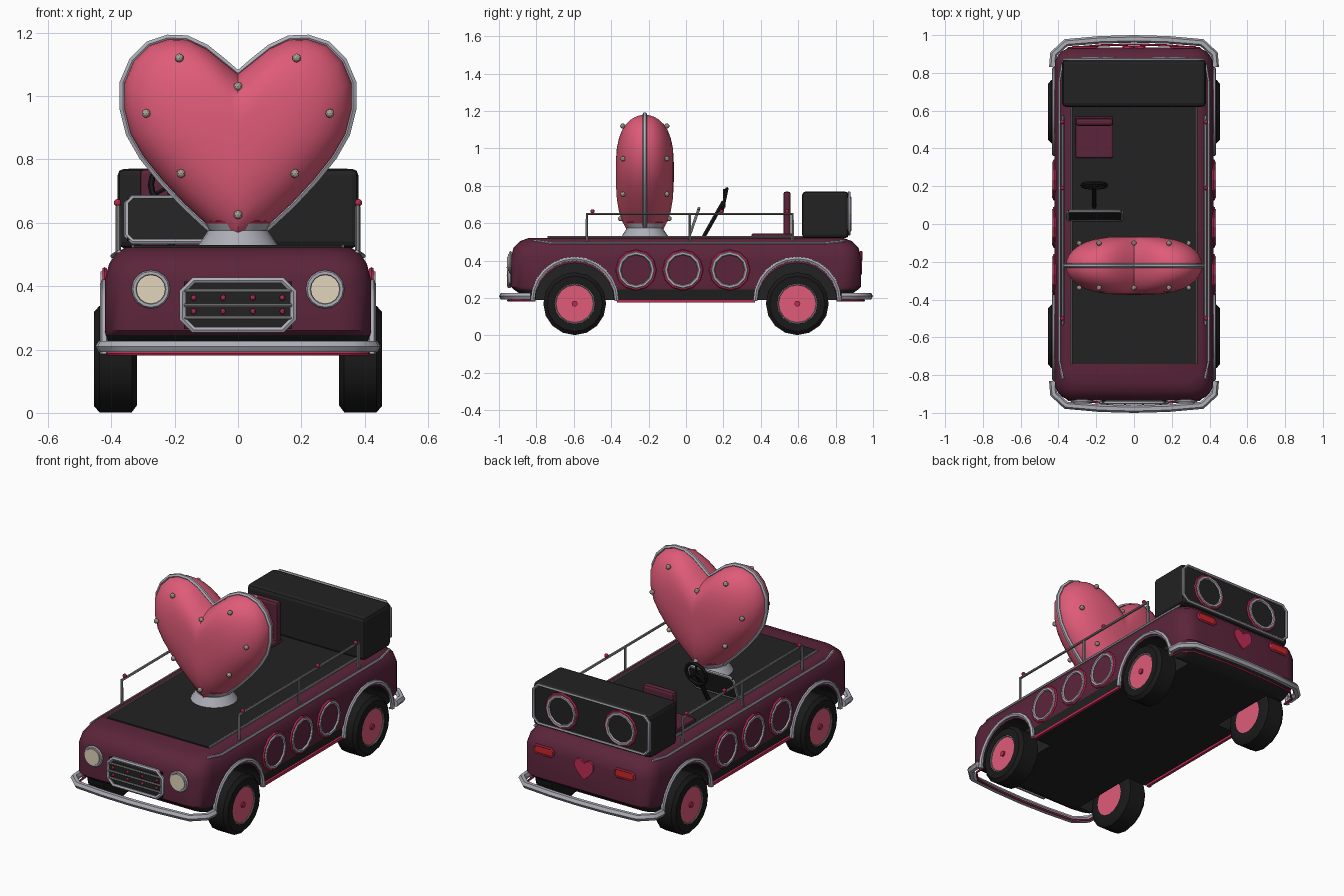
import bpy, bmesh, math
from mathutils import Vector

if "Cube" in bpy.data.objects:
    bpy.data.objects.remove(bpy.data.objects["Cube"])

def mat(name, r, g, b):
    m = bpy.data.materials.new(name)
    m.diffuse_color = (r, g, b, 1)
    m.use_nodes = True
    m.node_tree.nodes["Principled BSDF"].inputs["Base Color"].default_value = m.diffuse_color
    return m

MAROON = mat("maroon paint", .105, .018, .042)
BLACK = mat("soft black", .016, .016, .016)
TYRE = mat("tyre black", .010, .010, .010)
PINK = mat("heart pink", .74, .105, .19)
CHROME = mat("chrome", .42, .42, .48)
STEEL = mat("dark steel", .22, .22, .23)
ROSE = mat("rose trim", .52, .025, .09)
CREAM = mat("lamp cream", .75, .66, .5)
RED = mat("lamp red", .60, .02, .02)
BULB = mat("bulb grey", .40, .36, .31)

def smooth(ob, angle=35):
    bpy.ops.object.select_all(action='DESELECT')
    ob.select_set(True)
    bpy.context.view_layer.objects.active = ob
    bpy.ops.object.shade_smooth_by_angle(angle=math.radians(angle))

def mesh(name, verts, faces, *mats):
    me = bpy.data.meshes.new(name)
    me.from_pydata(verts, [], faces)
    bm = bmesh.new()
    bm.from_mesh(me)
    bmesh.ops.recalc_face_normals(bm, faces=bm.faces)
    bm.to_mesh(me)
    bm.free()
    for m in mats:
        me.materials.append(m)
    ob = bpy.data.objects.new(name, me)
    bpy.context.collection.objects.link(ob)
    return ob

def finish(ob, name, m):
    ob.name = name
    ob.data.materials.append(m)
    return ob

def box(name, x, y, z, m, bevel=0.0, tilt=0.0):
    bpy.ops.mesh.primitive_cube_add(size=1, location=[(a + b) / 2 for a, b in (x, y, z)], rotation=(tilt, 0, 0))
    ob = finish(bpy.context.object, name, m)
    ob.scale = [b - a for a, b in (x, y, z)]
    bpy.ops.object.transform_apply(location=False, rotation=False, scale=True)
    if bevel:
        mod = ob.modifiers.new("bevel", 'BEVEL')
        mod.width, mod.segments = bevel, 2
    return ob

def tube(name, pts, r, m, cyclic=False):
    cu = bpy.data.curves.new(name, 'CURVE')
    cu.dimensions, cu.bevel_depth, cu.bevel_resolution = '3D', r, 1
    cu.use_fill_caps = True
    sp = cu.splines.new('POLY')
    sp.points.add(len(pts) - 1)
    for p, q in zip(sp.points, pts):
        p.co = (*q, 1)
    sp.use_cyclic_u = cyclic
    tmp = bpy.data.objects.new("tmp", cu)
    bpy.context.collection.objects.link(tmp)
    me = bpy.data.meshes.new_from_object(tmp.evaluated_get(bpy.context.evaluated_depsgraph_get()))
    bpy.data.objects.remove(tmp)
    me.materials.clear()
    ob = bpy.data.objects.new(name, me)
    bpy.context.collection.objects.link(ob)
    smooth(finish(ob, name, m), 50)
    return ob

ROT = {'x': (0, math.pi / 2, 0), 'y': (math.pi / 2, 0, 0), 'z': (0, 0, 0)}

def disc(name, loc, axis, r, depth, m, n=16, r2=None):
    bpy.ops.mesh.primitive_cone_add(vertices=n, radius1=r, radius2=r if r2 is None else r2, depth=depth,
                                    location=loc, rotation=ROT[axis])
    ob = finish(bpy.context.object, name, m)
    smooth(ob)
    return ob

def ring(name, loc, axis, R, r, m, n=16):
    bpy.ops.mesh.primitive_torus_add(major_radius=R, minor_radius=r, major_segments=n, minor_segments=6,
                                     location=loc, rotation=ROT[axis])
    return finish(bpy.context.object, name, m)

def ball(name, loc, r, m):
    bpy.ops.mesh.primitive_ico_sphere_add(subdivisions=2, radius=r, location=loc)
    return finish(bpy.context.object, name, m)

def oct_frame(cx, cz, w, h, c):
    # chamfered rectangle in x, z
    q = [(w, -h + c), (w, h - c), (w - c, h), (c - w, h), (-w, h - c), (-w, c - h), (c - w, -h), (w - c, -h)]
    return [(cx + a, cz + b) for a, b in q]

# body shell: stacked rounded rectangles, dark below the sill
levels = [(.19, .405, .84), (.245, .417, .92), (.26, .42, .935), (.42, .42, .935), (.47, .407, .922),
          (.505, .385, .885), (.522, .355, .84)]
verts, N = [], 24
for z, w, l in levels:
    for sx, sy, a0 in ((1, 1, 0), (-1, 1, 90), (-1, -1, 180), (1, -1, 270)):
        for k in range(6):
            a = math.radians(a0 + k * 18)
            verts.append((sx * (w - .1) + .1 * math.cos(a), sy * (l - .1) + .1 * math.sin(a), z))
faces = [tuple(range(N)), tuple(range(len(verts) - N, len(verts)))]
for j in range(len(levels) - 1):
    faces += [(j * N + i, j * N + (i + 1) % N, (j + 1) * N + (i + 1) % N, (j + 1) * N + i) for i in range(N)]
body = mesh("body", verts, faces, BLACK, MAROON)
for p in body.data.polygons:
    p.material_index = int(p.center.z > .24)
for s in (-1, 1):
    for y in (-.595, .595):
        cut = disc("arch_cutter", (s * .41, y, .175), 'x', .212, .26, BLACK, 24)
        cut.hide_render = True
        mod = body.modifiers.new("arch", 'BOOLEAN')
        mod.operation, mod.object = 'DIFFERENCE', cut
bpy.context.view_layer.update()
body.data = bpy.data.meshes.new_from_object(body.evaluated_get(bpy.context.evaluated_depsgraph_get()))
body.modifiers.clear()
for o in [o for o in bpy.data.objects if o.name.startswith("arch_cutter")]:
    bpy.data.objects.remove(o)
smooth(body)

# deck, rear cabinet and its frame
box("deck", (-.33, .33), (-.74, .64), (.51, .529), BLACK)
box("rear_cabinet", (-.38, .38), (.62, .87), (.52, .77), BLACK, .02)
tube("cabinet_frame", [(x, .872, z) for x, z in oct_frame(0, .652, .372, .112, .03)], .008, CHROME, True)

# parts repeated on left and right
for s in (-1, 1):
    for y in (-.595, .595):
        # wheel: tyre turned from a profile, with hub
        prof = [(.10, .32), (.145, .318), (.168, .335), (.168, .437), (.148, .455), (.108, .455), (.104, .44)]
        n = 16
        v = [(s * x, y + r * math.sin(2 * math.pi * i / n), .17 + r * math.cos(2 * math.pi * i / n))
             for r, x in prof for i in range(n)]
        f = [(j * n + i, j * n + (i + 1) % n, (j + 1) * n + (i + 1) % n, (j + 1) * n + i)
             for j in range(len(prof) - 1) for i in range(n)]
        smooth(mesh("tyre", v, f, TYRE), 40)
        disc("hub", (s * .383, y, .17), 'x', .104, .125, PINK)
        ring("hub_ring", (s * .449, y, .17), 'x', .105, .005, STEEL)
        disc("hub_bolt", (s * .447, y, .17), 'x', .016, .016, ROSE, 10)
        arch = [math.radians(a) for a in range(0, 181, 15)]
        tube("arch_trim", [(s * .422, y + .225 * math.cos(a), .185 + .225 * math.sin(a)) for a in arch], .013, CHROME)
    # side portholes
    for y in (-.267, -.017, .233):
        disc("porthole", (s * .42, y, .35), 'x', .09, .012, MAROON, 12)
        ring("porthole_outer", (s * .421, y, .35), 'x', .102, .008, ROSE, 12)
        ring("porthole_ring", (s * .424, y, .35), 'x', .09, .011, CHROME, 12)
    # sill strip, shoulder trim, deck edge
    box("sill_strip", (s * .41 - .008, s * .41 + .008), (-.37, .37), (.177, .193), ROSE)
    tube("shoulder_trim", [(s * .375, -.82, .508), (s * .396, -.72, .495), (s * .396, .75, .495),
                           (s * .38, .85, .506)], .007, CHROME)
    tube("deck_edge", [(s * .33, -.74, .526), (s * .33, .62, .526)], .006, STEEL)
    # hand rail
    tube("hand_rail", [(s * .378, -.53, .5), (s * .378, -.53, .65), (s * .378, .57, .65), (s * .378, .57, .5)],
         .009, STEEL)
    tube("rail_post", [(s * .378, .02, .5), (s * .378, .02, .65)], .008, STEEL)
    for y in (-.5, .19, .54):
        ball("rail_bulb", (s * .38, y, .663), .012, ROSE)
    # headlight, tail light, rear speaker
    disc("headlight", (s * .275, -.938, .39), 'y', .046, .026, CREAM)
    ring("headlight_ring", (s * .275, -.938, .39), 'y', .052, .009, CHROME)
    lamp = oct_frame(s * .26, .425, .062, .022, .014)
    box("tail_light", (s * .26 - .058, s * .26 + .058), (.92, .942), (.405, .445), RED, .006)
    tube("tail_light_frame", [(x, .936, z) for x, z in lamp], .007, ROSE, True)
    disc("speaker", (s * .19, .87, .65), 'y', .09, .012, BLACK, 12)
    ring("speaker_outer", (s * .19, .871, .65), 'y', .098, .008, ROSE, 12)
    ring("speaker_ring", (s * .19, .874, .65), 'y', .086, .011, CHROME, 12)

# bumpers with an under strip
for s in (-1, 1):
    path = [(-.43, .83), (-.425, .90), (-.36, .96), (-.18, .975), (0, .98)]
    path += [(-x, y) for x, y in path[-2::-1]]
    tube("bumper", [(x, s * y, .21) for x, y in path], .02, CHROME)
    tube("bumper_strip", [(x * .96, s * y * .97, .187) for x, y in path], .006, ROSE)

# grille
box("grille_panel", (-.17, .17), (-.945, -.92), (.265, .415), BLACK)
tube("grille_frame", [(x, -.945, z) for x, z in oct_frame(0, .34, .175, .078, .035)], .011, CHROME, True)
for z in (.30, .34, .385):
    tube("grille_bar", [(-.17, -.949, z), (.17, -.949, z)], .006, STEEL)
for z in (.32, .363):
    for x in (-.14, -.047, .047, .14):
        ball("grille_stud", (x, -.95, z), .009, ROSE)

# heart on its pedestal
half = [(0, 1.07), (.05, 1.11), (.1, 1.15), (.16, 1.178), (.22, 1.18), (.28, 1.16), (.33, 1.11), (.36, 1.04),
        (.36, .96), (.34, .88), (.30, .81), (.24, .735), (.17, .66), (.1, .595), (0, .51)]
outline = half + [(-x, z) for x, z in half[-2:0:-1]]
n, HY, HZ = len(outline), -.22, .88
scales = [.2, .4, .58, .72, .83, .91, .96, .99]
rings = [(q, -1) for q in scales] + [(1, 0)] + [(q, 1) for q in scales[::-1]]
verts = [(x * q, HY + d * .155 * math.sqrt(1 - q ** 3), HZ + (z - HZ) * q) for q, d in rings for x, z in outline]
faces = [(j * n + i, j * n + (i + 1) % n, (j + 1) * n + (i + 1) % n, (j + 1) * n + i)
         for j in range(len(rings) - 1) for i in range(n)]
m = len(verts)
verts += [(0, HY - .155, HZ), (0, HY + .155, HZ)]
for i in range(n):
    faces += [(m, i, (i + 1) % n), (m + 1, m - n + i, m - n + (i + 1) % n)]
smooth(mesh("heart", verts, faces, PINK), 40)
tube("heart_rim", [(x * 1.01, HY, HZ + (z - HZ) * 1.01) for x, z in outline], .012, CHROME, True)
for d in (-1, 1):
    for x, z in ((0, 1.03), (.185, 1.12), (-.185, 1.12), (.29, .945), (-.29, .945), (.18, .755), (-.18, .755),
                 (0, .625)):
        ball("heart_bulb", (x, HY + d * (.118 if z > .7 else .13), z), .014, BULB)
disc("pedestal_base", (0, HY, .55), 'z', .128, .05, CHROME, 20, .095)
disc("pedestal_collar", (0, HY, .585), 'z', .088, .03, CHROME, 20, .105)
ring("pedestal_ring", (0, HY, .605), 'z', .1, .008, ROSE, 20)

# rear heart badge
front = [(x * .17, .925, .39 + (z - HZ) * .17) for x, z in outline]
back = [(x, .942, z) for x, _, z in front]
mesh("heart_badge", front + back, [tuple(range(n)), tuple(range(n, 2 * n))] +
     [(i, (i + 1) % n, n + (i + 1) % n, n + i) for i in range(n)], ROSE)

# driver's seat, windscreen and steering
box("seat", (-.31, -.11), (.35, .57), (.52, .545), MAROON, .008)
box("seat_back", (-.31, -.11), (.52, .56), (.53, .77), MAROON, .015)
box("windscreen", (-.35, -.065), (.04, .05), (.54, .68), BLACK, 0, -.34)
tube("windscreen_frame", [(x, .045 + (z - .61) * .35, z) for x, z in oct_frame(-.2075, .61, .145, .07, .02)],
     .008, CHROME, True)
tube("steering_column", [(-.21, .09, .52), (-.21, .2, .715)], .012, TYRE)
wheel = ring("steering_wheel", (-.21, .205, .72), 'y', .065, .01, TYRE, 16)
wheel.rotation_euler[0] = math.radians(78)
for a in (90, 210, 330):
    a = math.radians(a)
    tube("steering_spoke", [(-.21, .203, .718), (-.21 + .063 * math.cos(a), .205, .72 + .063 * math.sin(a))],
         .007, TYRE)
